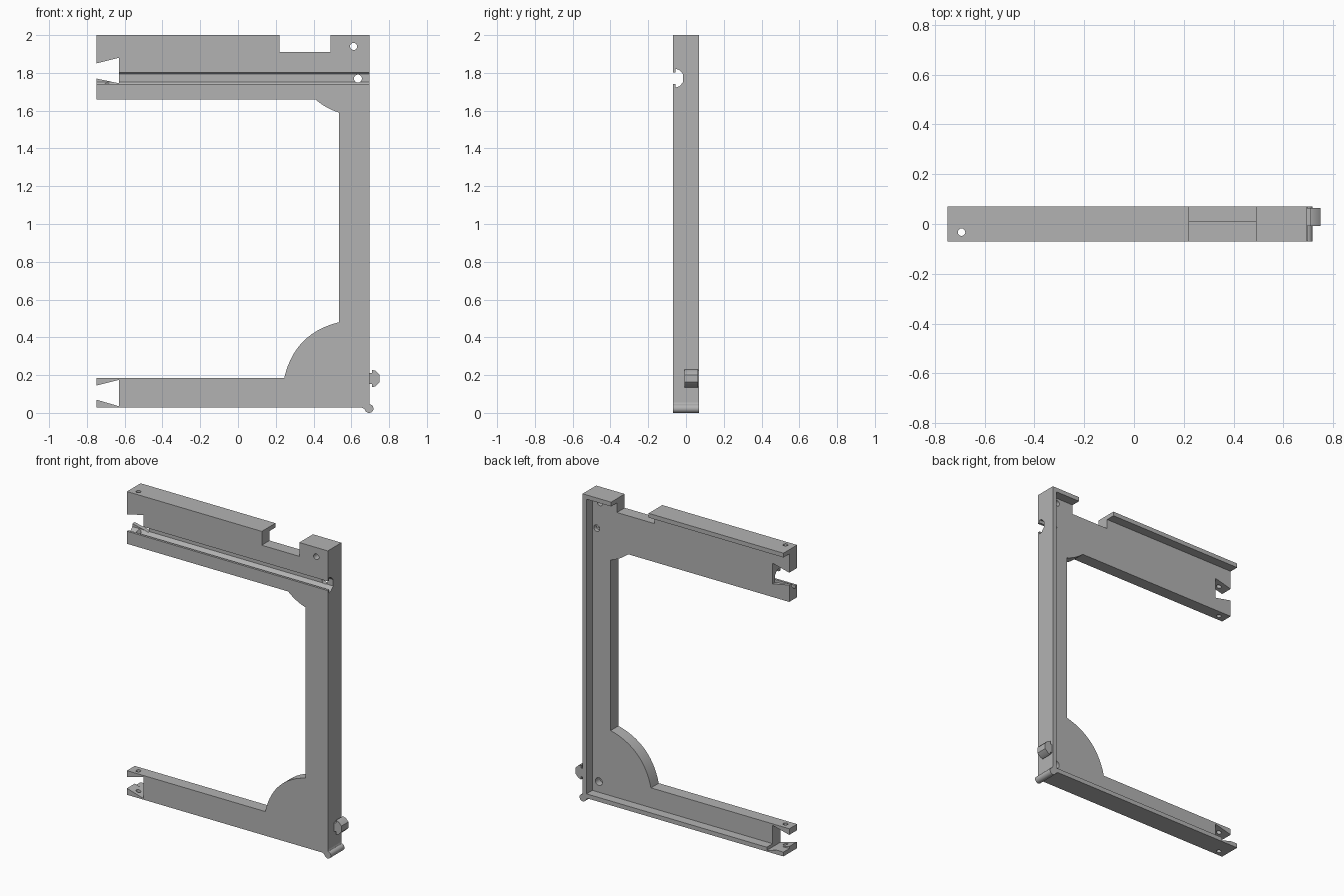
import bpy, bmesh, math
from mathutils import Vector

cube = bpy.data.objects.get("Cube")
if cube:
    bpy.data.objects.remove(cube, do_unlink=True)

grey = bpy.data.materials.new("plain grey")
grey.use_nodes = True
colour = (0.45, 0.45, 0.45, 1)
grey.diffuse_color = colour
grey.node_tree.nodes["Principled BSDF"].inputs["Base Color"].default_value = colour

PLACE = {
    "x": lambda u, v, w: (w, u, v),
    "y": lambda u, v, w: (u, w, v),
    "z": lambda u, v, w: (u, v, w),
}


def prism(name, outline, axis, low, high):
    """Extrude a flat outline along one axis."""
    bm = bmesh.new()
    ends = [[bm.verts.new(PLACE[axis](u, v, w)) for u, v in outline] for w in (low, high)]
    n = len(outline)
    for ring in ends:
        bm.faces.new(ring)
    for i in range(n):
        j = (i + 1) % n
        bm.faces.new((ends[0][i], ends[0][j], ends[1][j], ends[1][i]))
    bmesh.ops.recalc_face_normals(bm, faces=bm.faces)
    mesh = bpy.data.meshes.new(name)
    bm.to_mesh(mesh)
    bm.free()
    mesh.materials.append(grey)
    obj = bpy.data.objects.new(name, mesh)
    bpy.context.collection.objects.link(obj)
    return obj


def rect(u0, v0, u1, v1):
    return [(u0, v0), (u1, v0), (u1, v1), (u0, v1)]


def circle(u, v, r, n=24):
    return [(u + r * math.cos(i * math.tau / n), v + r * math.sin(i * math.tau / n))
            for i in range(n)]


def bow(p, q, bulge, n=14):
    """Shallow curve from p to q, swelling to the right of travel."""
    p, q = Vector(p), Vector(q)
    d = (q - p).normalized()
    side = Vector((d.y, -d.x))
    return [tuple(p.lerp(q, i / n) + side * bulge * 4 * (i / n) * (1 - i / n))
            for i in range(n + 1)]


def cut(obj, cutter):
    mod = obj.modifiers.new("cut", "BOOLEAN")
    mod.operation = "DIFFERENCE"
    mod.solver = "EXACT"
    mod.object = cutter
    bpy.context.view_layer.objects.active = obj
    bpy.ops.object.modifier_apply(modifier=mod.name)


FRONT, MID, BACK = -0.07, 0.01, 0.07
LEFT, RIGHT, BASE, TOP, LIP = -0.75, 0.695, 0.028, 2.0, 0.028

# Front plate: two arms, a post and rounded gussets
outline = [(LEFT, BASE), (RIGHT, BASE), (RIGHT, TOP), (0.49, TOP), (0.49, 1.91),
           (0.22, 1.91), (0.22, TOP), (LEFT, TOP), (LEFT, 1.66)]
outline += bow((0.41, 1.66), (0.535, 1.59), 0.008)
outline += bow((0.535, 0.48), (0.245, 0.185), 0.064)
outline += [(LEFT, 0.185)]
plate = prism("frame_plate", outline, "y", FRONT, MID)

# Rim along the outer edges at the back
prism("top_rim_long", rect(LEFT, TOP - LIP, 0.22, TOP), "y", MID, BACK)
prism("top_rim_short", rect(0.49, TOP - LIP, RIGHT - LIP, TOP), "y", MID, BACK)
prism("post_rim", rect(RIGHT - LIP, BASE, RIGHT, TOP), "y", MID, BACK)
bottom_rim = prism("bottom_rim", rect(LEFT, BASE, RIGHT - LIP, BASE + LIP), "y", MID, BACK)

# Flared slots in the arm ends
slots = []
for z0, z1, z2, z3 in ((1.77, 1.745, 1.88, 1.85), (0.07, 0.035, 0.175, 0.145)):
    slots.append(prism("slot_cutter", [(LEFT - 0.01, z0), (LEFT, z0), (-0.63, z1), (-0.63, z2),
                                       (LEFT, z3), (LEFT - 0.01, z3)], "y", -0.1, 0.1))

# Undercut groove and the matching knob share one half profile: depth, half height
half = [(0, 0.03), (0.015, 0.03), (0.015, 0.05), (0.035, 0.043), (0.055, 0.021)]
tee = half + [(d, -h) for d, h in reversed(half)]
groove_shape = [(FRONT - 0.01, 0.03 + 1.772)] + [(FRONT + d, 1.772 + h) for d, h in tee]
groove_shape += [(FRONT - 0.01, 1.772 - 0.03)]
groove = prism("groove_cutter", groove_shape, "x", LEFT - 0.05, RIGHT + 0.05)
prism("side_knob", [(RIGHT + d, 0.182 + h * 0.93) for d, h in tee], "y", -0.008, 0.064)

# Pin holes: two through the plate, one blind from behind, one down the arm ends
holes = [
    prism("hole_cutter", circle(0.612, 1.94, 0.019), "y", -0.1, 0.05),
    prism("hole_cutter", circle(0.635, 1.77, 0.021), "y", -0.1, 0.05),
    prism("hole_cutter", circle(0.62, 0.125, 0.025), "y", -0.035, 0.05),
    prism("hole_cutter", circle(-0.693, -0.033, 0.015), "z", -0.1, 2.1),
]
cutters = slots + [groove] + holes
for cutter in cutters:
    cut(plate, cutter)
cut(bottom_rim, slots[1])
for cutter in cutters:
    bpy.data.objects.remove(cutter, do_unlink=True)

# Rounded foot bead at the lower corner, with a small flare into the frame
prism("foot_bead", circle(0.694, 0.023, 0.023), "y", FRONT, BACK)
prism("foot_flare", [(0.655, BASE), (0.668, 0.021), (0.677, 0.008), (0.694, 0.012),
                     (0.708, 0.038), (0.698, 0.046), (RIGHT, 0.056), (0.69, BASE)],
      "y", FRONT + 0.001, BACK - 0.001)

bpy.ops.object.select_all(action="DESELECT")
for obj in bpy.context.collection.objects:
    if obj.type == "MESH" and grey.name in obj.data.materials:
        obj.select_set(True)
        bpy.context.view_layer.objects.active = obj
bpy.ops.object.shade_smooth_by_angle(angle=math.radians(30))
